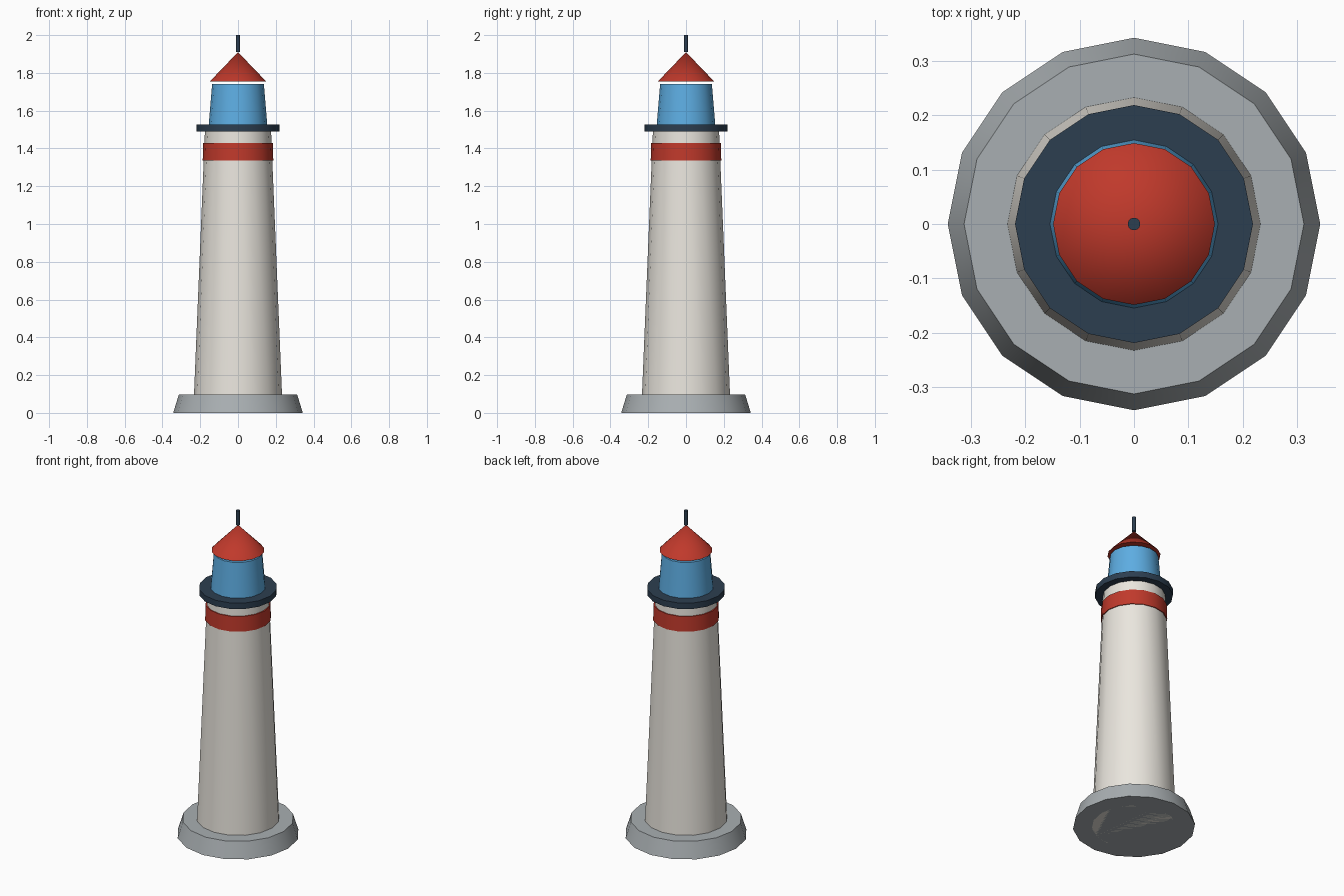
import bpy
import math

if "Cube" in bpy.data.objects:
    bpy.data.objects.remove(bpy.data.objects["Cube"])


def material(name, hex_code):
    def linear(c):
        return c / 12.92 if c <= 0.04045 else ((c + 0.055) / 1.055) ** 2.4
    mat = bpy.data.materials.new(name)
    rgb = [linear(int(hex_code[i:i + 2], 16) / 255) for i in (0, 2, 4)]
    mat.diffuse_color = (*rgb, 1)
    mat.use_nodes = True
    mat.node_tree.nodes["Principled BSDF"].inputs["Base Color"].default_value = mat.diffuse_color
    return mat


stone = material("stone_grey", "A9AFB2")
plaster = material("warm_white", "EAE6DE")
red = material("red", "C0392B")
navy = material("navy", "2C3E50")
blue = material("blue_glass", "5DADE2")


def drum(name, z0, z1, r0, r1, mat, sides=16):
    """Capped frustum between two heights, with a vertex on each axis."""
    bpy.ops.mesh.primitive_cone_add(vertices=sides, radius1=r0, radius2=r1,
                                    depth=z1 - z0, location=(0, 0, (z0 + z1) / 2))
    obj = bpy.context.object
    obj.name = name
    obj.data.materials.append(mat)
    bpy.ops.object.shade_smooth_by_angle(angle=math.radians(35))
    return obj


# Footing and tapering tower
drum("base", 0, 0.098, 0.343, 0.313, stone)
drum("tower", 0, 1.495, 0.237, 0.175, plaster)
drum("red_band", 1.335, 1.428, 0.187, 0.184, red)

# Gallery deck and lantern room
drum("gallery", 1.49, 1.527, 0.219, 0.219, navy)
drum("lantern_room", 1.525, 1.74, 0.155, 0.137, blue)

# Conical roof floating just above the lantern, with its mast
drum("roof", 1.755, 1.91, 0.149, 0, red)
drum("mast", 1.91, 2.0, 0.0115, 0.0115, navy, sides=12)
